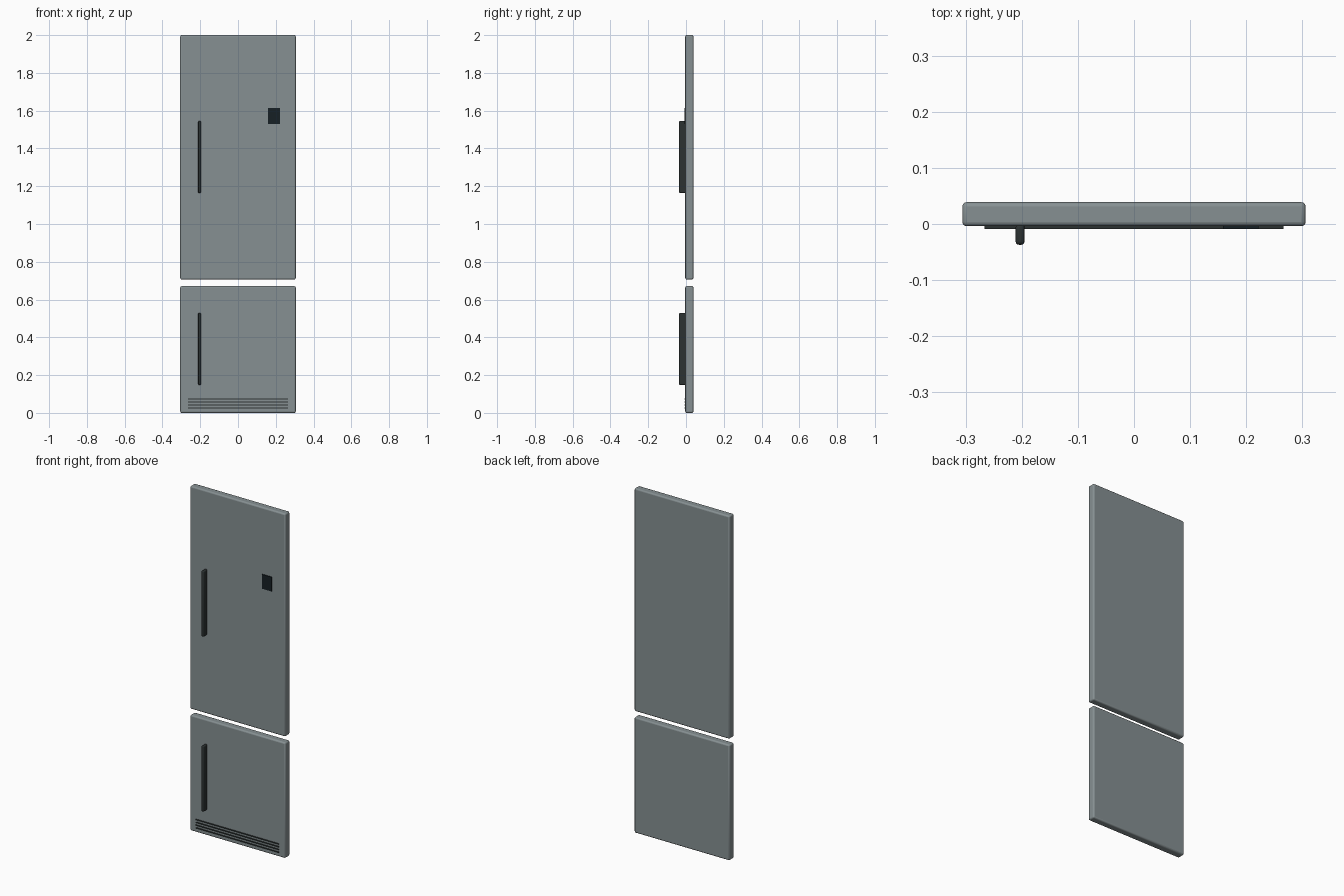
import bpy

if "Cube" in bpy.data.objects:
    bpy.data.objects.remove(bpy.data.objects["Cube"])


def material(name, rgb):
    m = bpy.data.materials.new(name)
    m.diffuse_color = (*rgb, 1)
    m.use_nodes = True
    m.node_tree.nodes["Principled BSDF"].inputs["Base Color"].default_value = m.diffuse_color
    return m


door_mat = material("door_grey", (0.24, 0.28, 0.29))
handle_mat = material("handle_dark", (0.025, 0.032, 0.032))
panel_mat = material("panel_black", (0.008, 0.014, 0.018))


def box(name, x, y, z, mat, bevel=0.0, segments=3):
    """Box from (min, max) ranges with optional rounded edges."""
    bpy.ops.mesh.primitive_cube_add(size=1, location=[sum(r) / 2 for r in (x, y, z)])
    ob = bpy.context.object
    ob.name = name
    ob.scale = [r[1] - r[0] for r in (x, y, z)]
    bpy.ops.object.transform_apply(location=False, rotation=False, scale=True)
    ob.data.materials.append(mat)
    if bevel:
        mod = ob.modifiers.new("rounded_edges", 'BEVEL')
        mod.width = bevel
        mod.segments = segments
        bpy.ops.object.shade_smooth_by_angle()
    return ob


# Doors with their handles
for part, door_z, handle_z in (("fridge", (0.706, 2.0), (1.164, 1.545)),
                               ("freezer", (0.0, 0.671), (0.148, 0.529))):
    box(part + "_door", (-0.306, 0.306), (-0.004, 0.039), door_z, door_mat, 0.008)
    box(part + "_handle", (-0.211, -0.195), (-0.037, 0.0), handle_z, handle_mat, 0.006)

# Control display on the upper door
box("control_display", (0.159, 0.222), (-0.009, 0.0), (1.53, 1.613), panel_mat)

# Ventilation grille slats on the lower door
for i in range(4):
    z = 0.026 + i * 0.016
    box(f"grille_slat_{i + 1}", (-0.266, 0.266), (-0.009, 0.0), (z - 0.003, z + 0.003), handle_mat)
